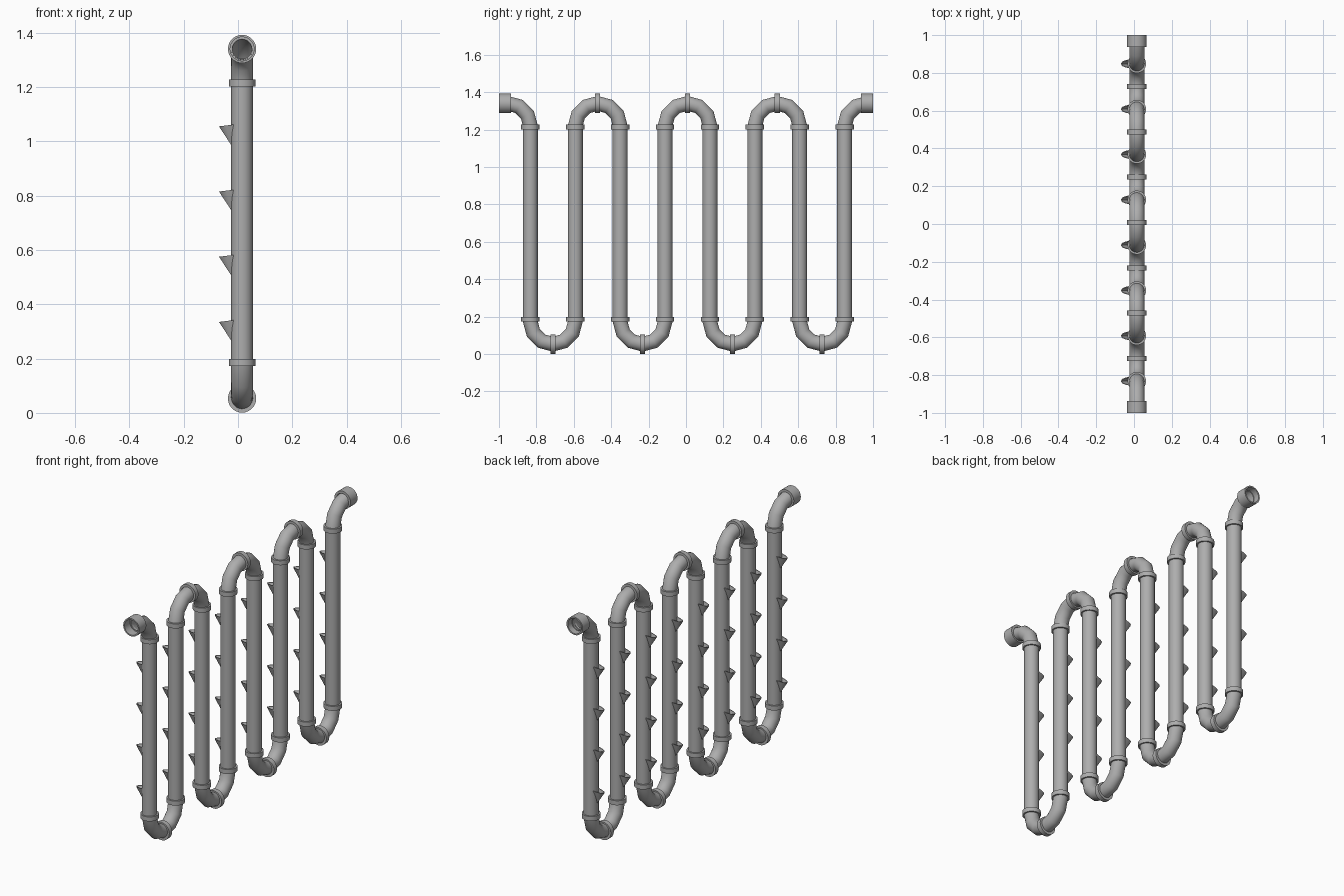
import bpy, bmesh, math
from mathutils import Vector

if "Cube" in bpy.data.objects:
    bpy.data.objects.remove(bpy.data.objects["Cube"])

CX = 0.015            # pipe centre in x
R, BEND = 0.04, 0.12  # pipe radius, bend radius
Z0, Z1 = 0.173, 1.22  # ends of the straight pipes
LEGS = [-0.832 + 0.24 * i for i in range(8)]
SIDES = 28

grey = bpy.data.materials.new("pipe grey")
grey.diffuse_color = (0.42, 0.42, 0.42, 1)
grey.use_nodes = True
grey.node_tree.nodes["Principled BSDF"].inputs["Base Color"].default_value = grey.diffuse_color


def finish(name, bm, smooth=True):
    bmesh.ops.recalc_face_normals(bm, faces=bm.faces)
    me = bpy.data.meshes.new(name)
    bm.to_mesh(me)
    bm.free()
    me.materials.append(grey)
    ob = bpy.data.objects.new(name, me)
    bpy.context.collection.objects.link(ob)
    if smooth:
        bpy.ops.object.select_all(action='DESELECT')
        ob.select_set(True)
        bpy.context.view_layer.objects.active = ob
        bpy.ops.object.shade_smooth_by_angle(angle=math.radians(35))
    return ob


def sweep(name, sections, closed=False):
    """Skin circles (y, z, tangent angle, radius) lying along the pipe plane."""
    bm = bmesh.new()
    rings = []
    for y, z, a, r in sections:
        n = Vector((0, -math.sin(a), math.cos(a)))
        ring = []
        for k in range(SIDES):
            t = 2 * math.pi * k / SIDES
            ring.append(bm.verts.new(Vector((CX + r * math.cos(t), y, z)) + n * r * math.sin(t)))
        rings.append(ring)
    pairs = list(zip(rings, rings[1:]))
    if closed:
        pairs.append((rings[-1], rings[0]))
    for p, q in pairs:
        for k in range(SIDES):
            j = (k + 1) % SIDES
            bm.faces.new((p[k], p[j], q[j], q[k]))
    return finish(name, bm)


def collar(name, y, z, a, width, r_out, r_in):
    dy, dz = math.cos(a) * width / 2, math.sin(a) * width / 2
    sweep(name, [(y + s * dy, z + s * dz, a, r)
                 for s, r in ((-1, r_in), (-1, r_out), (1, r_out), (1, r_in))], closed=True)


def bend(name, y, z, start, end, wall=False):
    """Arc of pipe in 30 degree steps; wall adds the inner skin of an open end."""
    n = round(abs(end - start) / 30)
    arc = []
    for i in range(n + 1):
        t = math.radians(start + (end - start) * i / n)
        arc.append((y + BEND * math.cos(t), z + BEND * math.sin(t), t + math.pi / 2))
    secs = [(*p, R) for p in arc]
    if wall:
        secs += [(*p, R - 0.004) for p in reversed(arc)]
    sweep(name, secs, closed=wall)


def cup(name, y, z):
    """Thin pointed planting pocket, open at the top, on the -x side."""
    half = [(-0.028, 0.026), (-0.06, 0.019), (-0.077, 0.012)]
    rim = half + [(-0.085, 0.0)] + [(x, -w) for x, w in reversed(half)]
    bm = bmesh.new()
    outer, inner = [], []
    for x, w in rim:
        drop = 0.007 * (x + 0.028) / 0.057
        outer.append(bm.verts.new((CX + x, y + w, z + drop)))
        inner.append(bm.verts.new((CX - 0.028 + (x + 0.028) * 0.92, y + w * 0.84, z + drop)))
    tip = bm.verts.new((CX - 0.034, y, z - 0.085))
    tip_in = bm.verts.new((CX - 0.034, y, z - 0.072))
    for i in range(len(rim) - 1):
        bm.faces.new((outer[i], outer[i + 1], tip))
        bm.faces.new((inner[i + 1], inner[i], tip_in))
        bm.faces.new((outer[i + 1], outer[i], inner[i], inner[i + 1]))
    # back edges hidden in the pipe
    bm.faces.new((outer[0], tip, tip_in, inner[0]))
    bm.faces.new((outer[-1], inner[-1], tip_in, tip))
    finish(name, bm)


# straight pipes with their collars and pockets
for i, y in enumerate(LEGS):
    sweep(f"straight_pipe_{i}", [(y, Z0, math.pi / 2, R), (y, Z1, math.pi / 2, R)])
    collar(f"lower_collar_{i}", y, Z0 + 0.013, math.pi / 2, 0.026, 0.049, 0.038)
    collar(f"upper_collar_{i}", y, Z1 - 0.006, math.pi / 2, 0.026, 0.049, 0.038)
    for k in range(4):
        cup(f"pocket_{i}_{k}", y, 0.342 + 0.24 * k)

# return bends, alternating bottom and top, each with a middle collar
for i in range(7):
    y = (LEGS[i] + LEGS[i + 1]) / 2
    if i % 2 == 0:
        bend(f"lower_bend_{i}", y, Z0, 180, 360)
        collar(f"lower_joint_{i}", y, Z0 - BEND, 0, 0.027, 0.052, 0.038)
    else:
        bend(f"upper_bend_{i}", y, Z1, 0, 180)
        collar(f"upper_joint_{i}", y, Z1 + BEND, 0, 0.027, 0.052, 0.038)

# open end bends and sockets
bend("front_end_bend", LEGS[0] - BEND, Z1, 0, 90, wall=True)
bend("back_end_bend", LEGS[-1] + BEND, Z1, 90, 180, wall=True)
collar("front_socket", -0.968, Z1 + BEND, 0, 0.064, 0.052, 0.044)
collar("back_socket", 0.968, Z1 + BEND, 0, 0.064, 0.052, 0.044)
# rings closing the gap between socket and pipe
collar("front_socket_step", -0.943, Z1 + BEND, 0, 0.014, 0.046, 0.038)
collar("back_socket_step", 0.943, Z1 + BEND, 0, 0.014, 0.046, 0.038)
